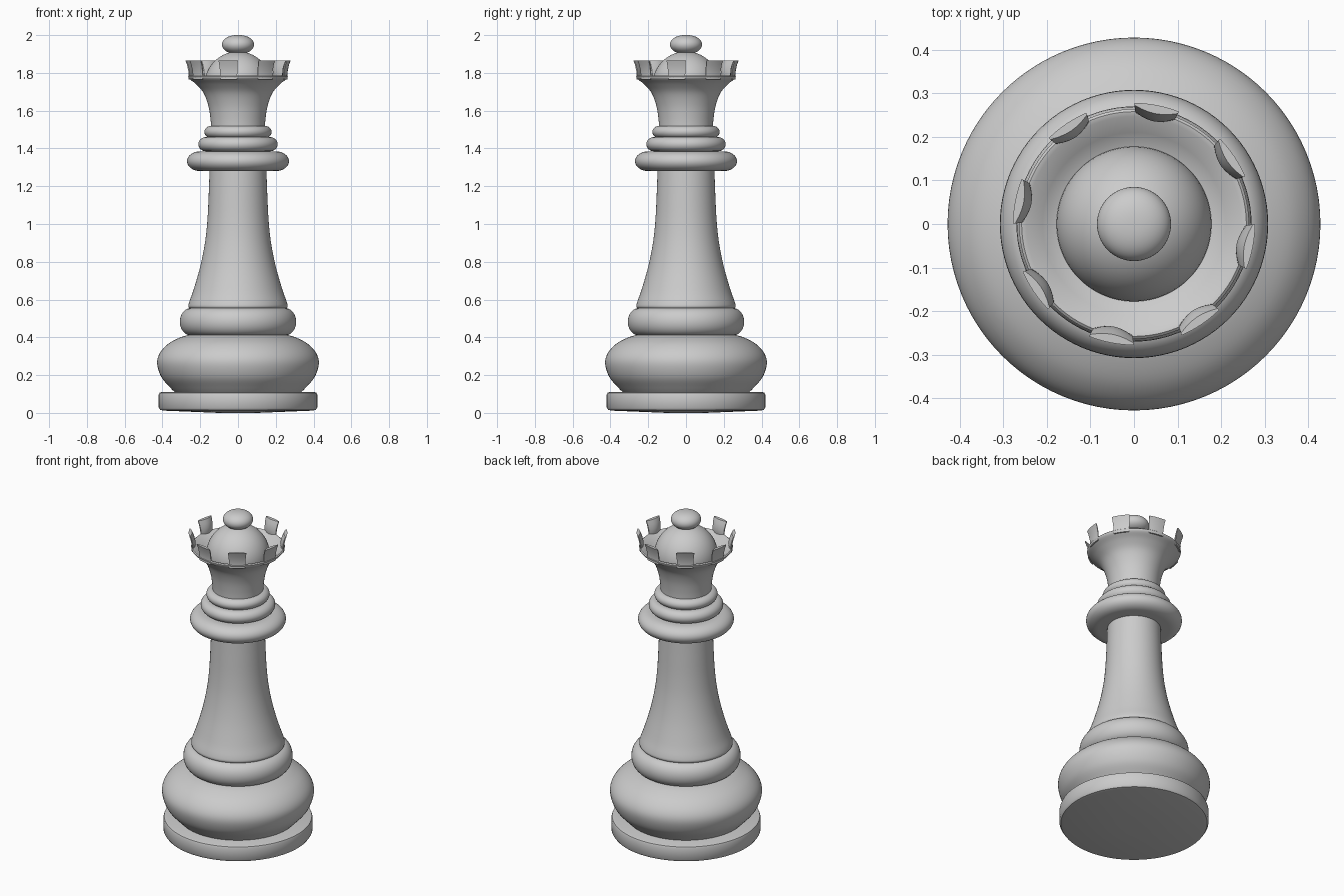
import bpy, bmesh
from math import sin, cos, pi, radians

if "Cube" in bpy.data.objects:
    bpy.data.objects.remove(bpy.data.objects["Cube"])

SEG = 96


def finish(bm, name, angle=35):
    bmesh.ops.recalc_face_normals(bm, faces=bm.faces)
    me = bpy.data.meshes.new(name)
    bm.to_mesh(me)
    bm.free()
    ob = bpy.data.objects.new(name, me)
    bpy.context.collection.objects.link(ob)
    bpy.ops.object.select_all(action='DESELECT')
    ob.select_set(True)
    bpy.context.view_layer.objects.active = ob
    bpy.ops.object.shade_smooth_by_angle(angle=radians(angle))
    return ob


def smooth(pts, n=5):
    """Catmull-Rom curve through the profile points."""
    p = [pts[0]] + pts + [pts[-1]]
    out = []
    for a, b, c, d in zip(p, p[1:], p[2:], p[3:]):
        for i in range(n):
            t = i / n
            out.append(tuple(0.5 * (2 * b[k] + (c[k] - a[k]) * t
                       + (2 * a[k] - 5 * b[k] + 4 * c[k] - d[k]) * t * t
                       + (3 * b[k] - a[k] - 3 * c[k] + d[k]) * t ** 3) for k in (0, 1)))
    return out + [pts[-1]]


def lathe(name, profile):
    """Spin an (r, z) profile about z, closing both ends on the axis."""
    prof = [(0, profile[0][1])] + [p for p in profile if p[0] > 1e-4] + [(0, profile[-1][1])]
    bm = bmesh.new()
    vs = [bm.verts.new((r, 0, z)) for r, z in prof]
    es = [bm.edges.new(e) for e in zip(vs, vs[1:])]
    bmesh.ops.spin(bm, geom=vs + es, cent=(0, 0, 0), axis=(0, 0, 1),
                   angle=2 * pi, steps=SEG, use_merge=False)
    bmesh.ops.remove_doubles(bm, verts=bm.verts, dist=1e-5)
    return finish(bm, name)


def ring(name, r_in, r_out, z0, z1):
    """Rounded bead from z0 to z1."""
    zc, h = (z0 + z1) / 2, (z1 - z0) / 2
    lathe(name, [(r_in + (r_out - r_in) * cos(a), zc + h * sin(a))
                 for a in (-pi / 2 + pi * i / 16 for i in range(17))])


# Foot and swollen base
lathe("foot", [(0.1, 0), (0.395, 0.012), (0.412, 0.016), (0.42, 0.028),
               (0.42, 0.095), (0.416, 0.106), (0.405, 0.11)])
lathe("base_bulge", smooth([(0.33, 0.105), (0.36, 0.135), (0.406, 0.19), (0.428, 0.26),
                            (0.415, 0.315), (0.37, 0.365), (0.305, 0.4), (0.25, 0.415)]))
ring("base_ring", 0.25, 0.308, 0.41, 0.555)

# Tapered stem
lathe("stem", smooth([(0.245, 0.545), (0.262, 0.56), (0.259, 0.585), (0.236, 0.65),
                      (0.2, 0.775), (0.175, 0.9), (0.162, 1.02), (0.155, 1.16), (0.15, 1.3)]))

# Collar and neck rings
ring("collar", 0.2, 0.27, 1.28, 1.385)
ring("middle_neck_ring", 0.17, 0.21, 1.385, 1.46)
ring("upper_neck_ring", 0.14, 0.178, 1.455, 1.52)

# Flared crown cup, hollow at the top
outer = smooth([(0.142, 1.5), (0.146, 1.56), (0.158, 1.63), (0.183, 1.695),
                (0.222, 1.74), (0.257, 1.768), (0.264, 1.782)])
lathe("crown_cup", outer + [(0.258, 1.787), (0.247, 1.785), (0.21, 1.755), (0.16, 1.73)])

# Crown teeth: outward-curling blades around the rim
blade = [(0.244, 0.262, 1.765), (0.240, 0.261, 1.79), (0.240, 0.264, 1.815),
         (0.247, 0.270, 1.842), (0.258, 0.278, 1.865)]
bm = bmesh.new()
for k in range(8):
    mid = radians(34 + 45 * k)
    rows = []
    for i, (ri, ro, z) in enumerate(blade):
        half = 0.172 + 0.004 * i
        row = []
        for side in (0, 1):
            for j in range(7):
                s = -1 + j / 3
                if side:
                    s = -s
                thick = 1 - 0.75 * s * s
                r = ro - (ro - ri) * thick if side else ro
                a = mid + half * s
                row.append(bm.verts.new((r * cos(a), r * sin(a), z)))
        rows.append(row)
    n = len(rows[0])
    for lo, hi in zip(rows, rows[1:]):
        for j in range(n):
            bm.faces.new((lo[j], lo[(j + 1) % n], hi[(j + 1) % n], hi[j]))
    bm.faces.new(rows[0])
    bm.faces.new(rows[-1])
finish(bm, "crown_teeth")

# Dome and finial
lathe("dome", [(0.178 * cos(a), 1.735 + 0.178 * sin(a))
               for a in (-0.2 + (pi / 2 + 0.2) * i / 20 for i in range(21))])
lathe("finial", [(0.085 * cos(a) ** 0.85, 1.95 + 0.05 * sin(a))
                 for a in (-pi / 2 + pi * i / 24 for i in range(1, 24))] + [(0, 2.0)])
